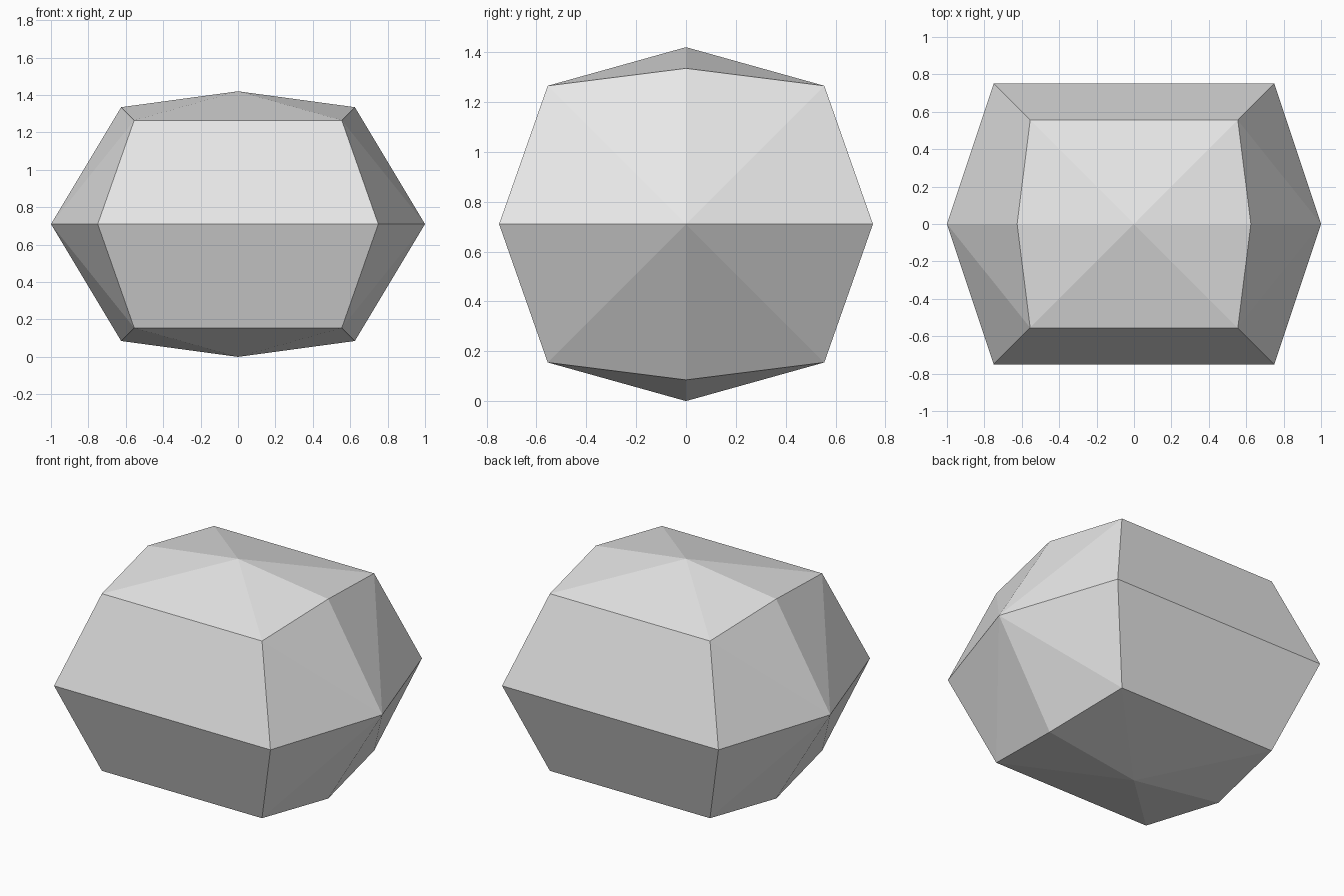
import bpy
import bmesh

default = bpy.data.objects.get("Cube")
if default:
    bpy.data.objects.remove(default, do_unlink=True)

CENTRE = 0.71          # height of the middle ring
CORNER = 0.555         # half size at the eight corners

# Pale grey stone colour
grey = bpy.data.materials.new("pale_grey")
grey.use_nodes = True
colour = (0.8, 0.8, 0.8, 1.0)
grey.diffuse_color = colour
grey.node_tree.nodes["Principled BSDF"].inputs["Base Color"].default_value = colour

# Bulged positions for each kind of point on a once-subdivided cube,
# keyed by which of x, y and z are away from the middle
BULGE = {
    (1, 1, 1): (CORNER, CORNER, CORNER),
    (1, 1, 0): (0.75, 0.75, 0),
    (1, 0, 1): (0.625, 0, 0.625),
    (0, 1, 1): (0, CORNER, CORNER),
    (1, 0, 0): (1, 0, 0),
    (0, 1, 0): (0, 0.75, 0),
    (0, 0, 1): (0, 0, CENTRE),
}

bm = bmesh.new()
bmesh.ops.create_cube(bm, size=2)
bmesh.ops.subdivide_edges(bm, edges=bm.edges[:], cuts=1, use_grid_fill=True)
for v in bm.verts:
    signs = [round(c) for c in v.co]
    target = BULGE[tuple(abs(s) for s in signs)]
    v.co = [s * t for s, t in zip(signs, target)]
    v.co.z += CENTRE

# Split the bent quads on the top, bottom and ends from corner to face centre
for face in bm.faces[:]:
    corner = max(face.verts, key=lambda v: min(abs(v.co.x), abs(v.co.y), abs(v.co.z - CENTRE)))
    loop = next(l for l in face.loops if l.vert == corner)
    middle = loop.link_loop_next.link_loop_next.vert
    if abs(middle.co.y) < 0.01:
        bmesh.utils.face_split(face, corner, middle)

bmesh.ops.recalc_face_normals(bm, faces=bm.faces[:])
mesh = bpy.data.meshes.new("faceted_block")
bm.to_mesh(mesh)
bm.free()
mesh.materials.append(grey)

block = bpy.data.objects.new("faceted_block", mesh)
bpy.context.collection.objects.link(block)
